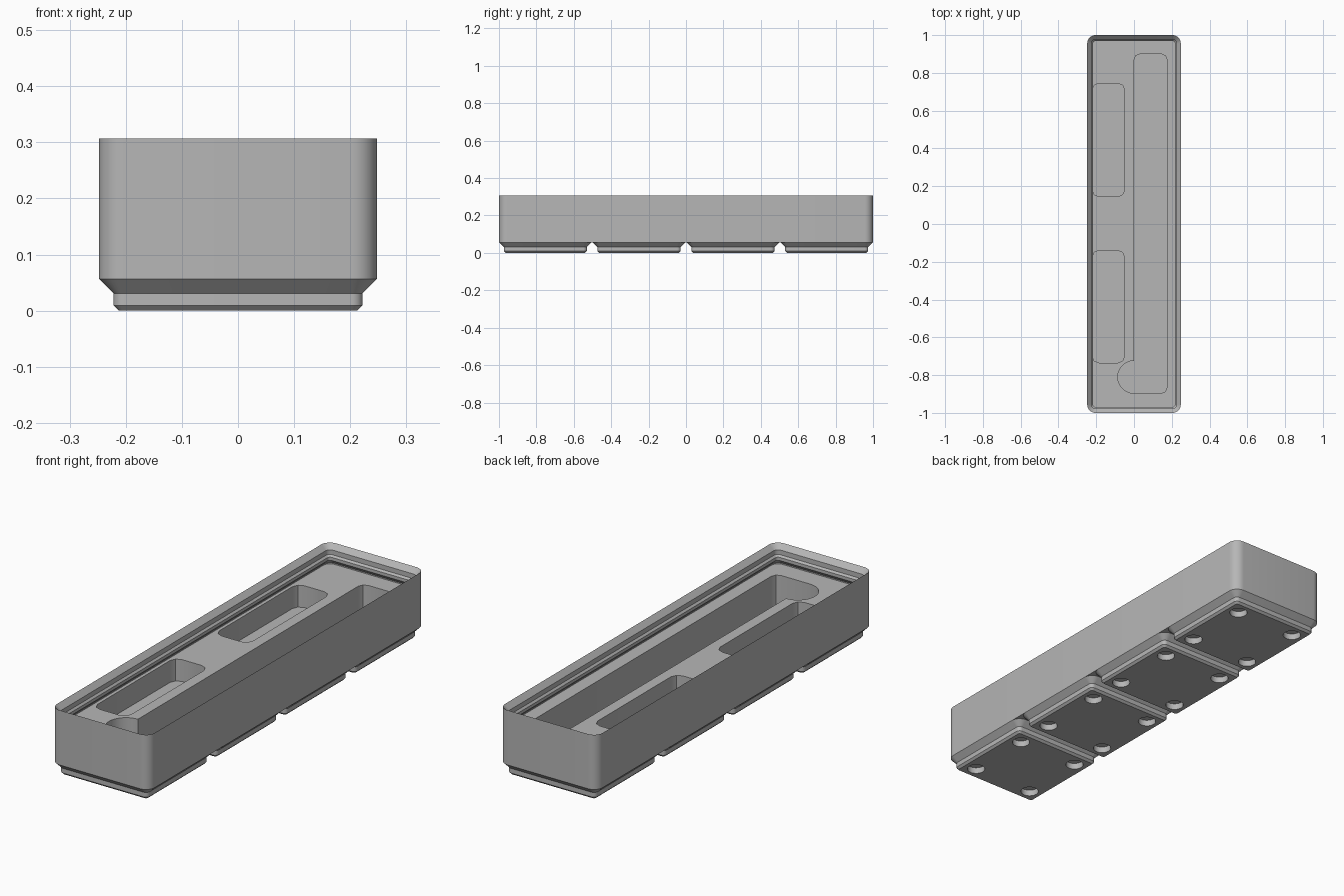
import bpy
import bmesh
from math import cos, sin, pi

old = bpy.data.objects.get("Cube")
if old:
    bpy.data.objects.remove(old, do_unlink=True)

MM = 2 / 167.5            # one millimetre in model units
PITCH = 42 * MM           # spacing of the feet
HALF_X, HALF_Y = 20.75 * MM, 1.0
BASE_Z, FLOOR_Z, TOP_Z = 4.75 * MM, 0.215, 0.307

grey = bpy.data.materials.new("plain_grey")
grey.use_nodes = True
grey.diffuse_color = (0.47, 0.47, 0.47, 1)
grey.node_tree.nodes["Principled BSDF"].inputs["Base Color"].default_value = (0.47, 0.47, 0.47, 1)


def arc(cx, cy, r, start, end, steps):
    """Points along an arc, angles in quarter turns."""
    angles = [(start + (end - start) * i / steps) * pi / 2 for i in range(steps + 1)]
    return [(cx + r * cos(a), cy + r * sin(a)) for a in angles]


def rounded(x0, x1, y0, y1, r, steps=8):
    """Counter-clockwise rounded rectangle."""
    return (arc(x1 - r, y0 + r, r, -1, 0, steps) + arc(x1 - r, y1 - r, r, 0, 1, steps)
            + arc(x0 + r, y1 - r, r, 1, 2, steps) + arc(x0 + r, y0 + r, r, 2, 3, steps))


def loft(name, sections):
    """Closed solid through (outline, z) sections."""
    bm = bmesh.new()
    rings = [[bm.verts.new((x, y, z)) for x, y in pts] for pts, z in sections]
    for a, b in zip(rings, rings[1:]):
        for i in range(len(a)):
            j = (i + 1) % len(a)
            bm.faces.new((a[i], a[j], b[j], b[i]))
    bm.faces.new(rings[0][::-1])
    bm.faces.new(rings[-1])
    bmesh.ops.recalc_face_normals(bm, faces=bm.faces)
    mesh = bpy.data.meshes.new(name)
    bm.to_mesh(mesh)
    bm.free()
    mesh.materials.append(grey)
    obj = bpy.data.objects.new(name, mesh)
    bpy.context.collection.objects.link(obj)
    return obj


def carve(obj, cutters):
    """Subtract the cutters, then remove them."""
    for cutter in cutters:
        mod = obj.modifiers.new("cut", 'BOOLEAN')
        mod.operation, mod.solver, mod.object = 'DIFFERENCE', 'EXACT', cutter
    graph = bpy.context.evaluated_depsgraph_get()
    mesh = bpy.data.meshes.new_from_object(obj.evaluated_get(graph))
    obj.modifiers.clear()
    obj.data = mesh
    for cutter in cutters:
        bpy.data.objects.remove(cutter, do_unlink=True)


def smooth(obj):
    bpy.ops.object.select_all(action='DESELECT')
    obj.select_set(True)
    bpy.context.view_layer.objects.active = obj
    bpy.ops.object.shade_smooth_by_angle(angle=pi / 6)


def inset_outline(d):
    return rounded(d - HALF_X, HALF_X - d, d - HALF_Y, HALF_Y - d, 3.75 * MM - d)


# Body: outer wall, stepped stacking lip, undercut and floor
lip = [(0, TOP_Z), (1.9 * MM, TOP_Z - 1.9 * MM), (1.9 * MM, TOP_Z - 3.7 * MM),
       (2.6 * MM, TOP_Z - 4.4 * MM), (2.6 * MM, TOP_Z - 5.6 * MM),
       (0.95 * MM, TOP_Z - 7.25 * MM), (0.95 * MM, FLOOR_Z)]
body = loft("bin_body", [(inset_outline(d), z) for d, z in [(0, BASE_Z)] + lip])

# Recesses: two short pockets and a long slot with a finger notch
cutters = []
for y0, y1 in [(-0.735, -0.14), (0.145, 0.745)]:
    pts = rounded(-0.221, -0.05, y0, y1, 0.036, 2)
    cutters.append(loft("pocket_cutter", [(pts, 0.115), (pts, FLOOR_Z + 0.01)]))
slot = (arc(0, -0.81, 0.086, 1, 3, 24) + arc(0.144, -0.865, 0.031, -1, 0, 2)
        + arc(0.144, 0.869, 0.031, 0, 1, 2) + arc(0.031, 0.869, 0.031, 1, 2, 2))
cutters.append(loft("slot_cutter", [(slot, 0.07), (slot, FLOOR_Z + 0.01)]))
carve(body, cutters)
smooth(body)

# Feet: four stepped pads with magnet holes
for n in range(4):
    cy = (n - 1.5) * PITCH
    sections = []
    for d, z in [(2.95, 0), (2.15, 0.8), (2.15, 2.6), (0, 4.75)]:
        h = HALF_X - d * MM
        sections.append((rounded(-h, h, cy - h, cy + h, (3.75 - d) * MM), z * MM))
    foot = loft(f"foot_{n + 1}", sections)
    holes = []
    for sx in (-1, 1):
        for sy in (-1, 1):
            ring = arc(sx * 13 * MM, cy + sy * 13 * MM, 3.25 * MM, 0, 4, 32)[:-1]
            holes.append(loft("magnet_cutter", [(ring, -0.01), (ring, 2.4 * MM)]))
    carve(foot, holes)
    smooth(foot)
